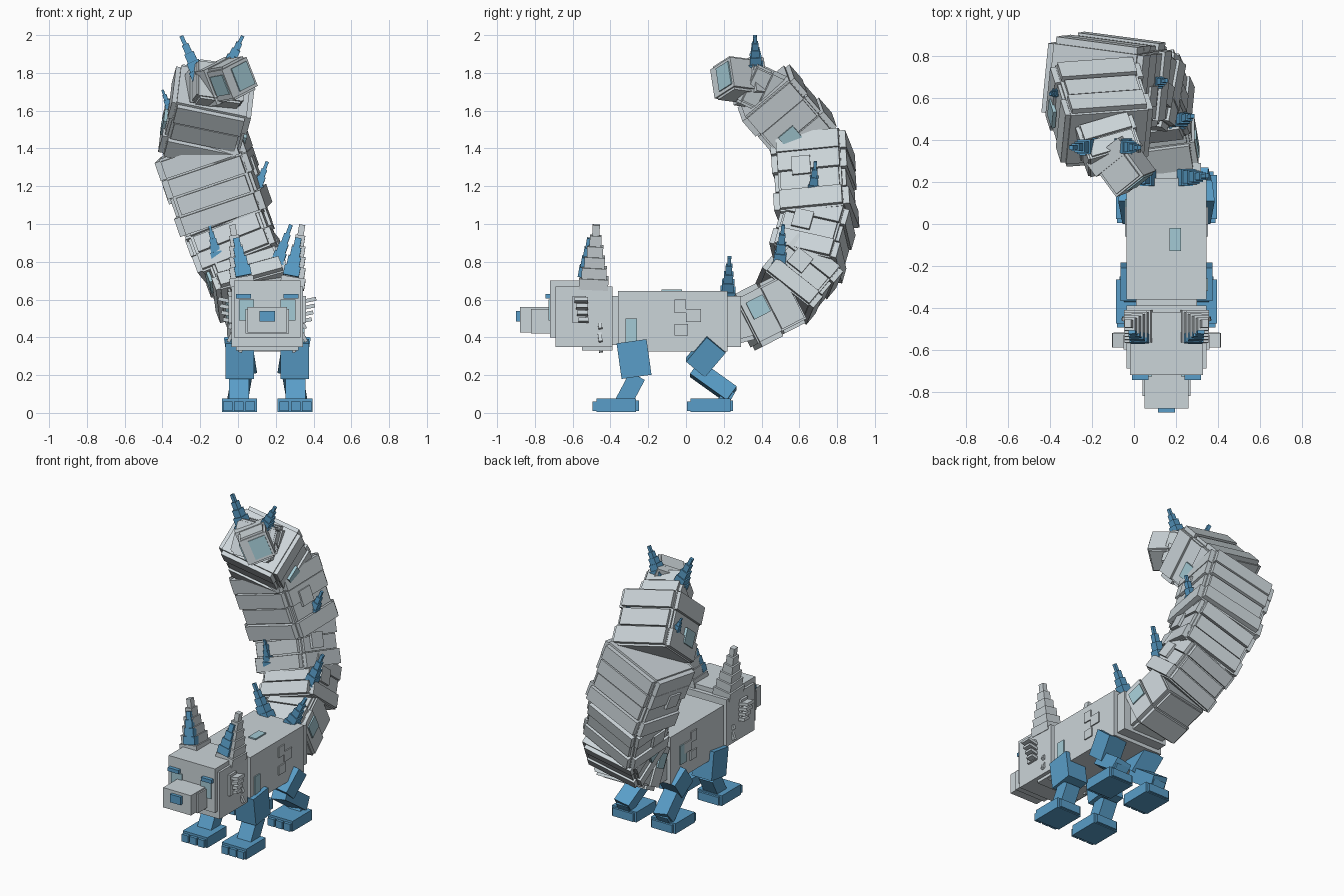
import bpy, bmesh, math
from mathutils import Vector, Matrix


def material(name, rgb):
    m = bpy.data.materials.new(name)
    m.diffuse_color = (*rgb, 1)
    return m


GREY = material("grey fur", (0.60, 0.66, 0.69))
BLUE = material("blue", (0.10, 0.34, 0.58))
PALE = material("pale blue", (0.37, 0.59, 0.66))
MID = 0.155  # symmetry plane of the body


def boxes(name, mat, items):
    """items: (matrix, size) pairs joined into one object."""
    bm = bmesh.new()
    for mtx, size in items:
        bmesh.ops.create_cube(bm, size=1, matrix=mtx @ Matrix.Diagonal((*size, 1)))
    me = bpy.data.meshes.new(name)
    bm.to_mesh(me)
    bm.free()
    me.materials.append(mat)
    ob = bpy.data.objects.new(name, me)
    bpy.context.collection.objects.link(ob)
    return ob


def at(c, rx=0, ry=0):
    return (Matrix.Translation(c) @ Matrix.Rotation(math.radians(ry), 4, 'Y')
            @ Matrix.Rotation(math.radians(rx), 4, 'X'))


def span(x0, x1, y0, y1, z0, z1):
    return (at(((x0 + x1) / 2, (y0 + y1) / 2, (z0 + z1) / 2)), (x1 - x0, y1 - y0, z1 - z0))


def frame(c, t, across=(1, 0, 0)):
    """Matrix with z along t and x as close as possible to across."""
    t = Vector(t).normalized()
    s = Vector(across)
    s = (s - t * s.dot(t)).normalized()
    u = t.cross(s)
    m = Matrix((s, u, t)).transposed().to_4x4()
    m.translation = c
    return m


def spike(name, mat, base, tip, wx, wy, steps=5, end=0.25):
    """Stack of shrinking boxes from base to tip."""
    base, tip = Vector(base), Vector(tip)
    d = tip - base
    items = []
    for i in range(steps):
        k = 1 - (1 - end) * i / (steps - 1)
        items.append((frame(base + d * ((i + 0.5) / steps), d),
                      (wx * k, wy * k, d.length / steps * 1.02)))
    boxes(name, mat, items)


# Body, head and muzzle
boxes("body", GREY, [span(-0.035, 0.345, -0.36, 0.22, 0.325, 0.645),
                     span(-0.01, 0.32, 0.2, 0.29, 0.35, 0.62),
                     span(0.01, 0.30, -0.42, -0.35, 0.36, 0.62)])
boxes("head", GREY, [span(-0.035, 0.345, -0.69, -0.39, 0.35, 0.67),
                     span(-0.02, 0.33, -0.72, -0.42, 0.40, 0.70),
                     span(-0.01, 0.32, -0.55, -0.39, 0.33, 0.40)])
boxes("muzzle", GREY, [span(0.05, 0.26, -0.88, -0.70, 0.425, 0.56),
                       span(0.04, 0.27, -0.82, -0.70, 0.42, 0.55)])
boxes("nose", BLUE, [span(0.115, 0.195, -0.90, -0.87, 0.485, 0.54)])

# Shallow patches on the body
boxes("grey_patches", GREY, [span(x, x + 0.01, *r) for x in (-0.043, 0.343) for r in (
    (-0.06, 0.0, 0.53, 0.6), (-0.06, 0.01, 0.41, 0.47), (0.0, 0.08, 0.48, 0.55))])
boxes("pale_patches", PALE, [span(0.17, 0.225, -0.13, -0.02, 0.645, 0.654),
                             span(0.345, 0.353, -0.32, -0.26, 0.35, 0.5),
                             span(-0.043, -0.035, 0.05, 0.12, 0.42, 0.55)])

# Paired parts
for side, tag in ((-1, "left"), (1, "right")):
    def X(d):
        return MID + side * d

    def pair(d0, d1, *r):
        a, b = sorted((X(d0), X(d1)))
        return span(a, b, *r)

    # Face details
    boxes(tag + "_eye", PALE, [pair(0.07, 0.15, -0.728, -0.72, 0.49, 0.60)])
    boxes(tag + "_brow", BLUE, [pair(0.085, 0.165, -0.745, -0.715, 0.605, 0.63)])
    # Small tufts under the cheek
    boxes(tag + "_tufts", GREY, [(at((X(0.135), -0.455, 0.355), 8, -side * 15), (0.02, 0.02, 0.07)),
                                 (at((X(0.195), -0.455, 0.40), 8, -side * 25), (0.018, 0.02, 0.05)),
                                 (at((X(0.195), -0.455, 0.46), 8, -side * 25), (0.018, 0.02, 0.03))])
    # Cheek fur, layered like a comb
    boxes(tag + "_cheek_fur", GREY,
          [(at((X(0.215 - 0.008 * i), -0.555 + 0.004 * i, 0.595 - 0.036 * i), 0, -side * 12),
            (0.09, 0.07 - 0.006 * i, 0.02)) for i in range(4)]
          + [pair(0.18, 0.205, -0.60, -0.53, 0.475, 0.62)])

    # Ears with a blue inner side
    spike(tag + "_ear", GREY, (X(0.13), -0.49, 0.66), (X(0.185), -0.475, 0.995), 0.13, 0.155, 6)
    spike(tag + "_inner_ear", BLUE, (X(0.125), -0.55, 0.725), (X(0.165), -0.515, 0.925), 0.085, 0.045, 4, 0.4)

    # Front leg
    boxes(tag + "_front_leg", BLUE, [(at((X(0.145), -0.275, 0.285), 8), (0.15, 0.16, 0.19)),
                                     (at((X(0.15), -0.295, 0.125), -28), (0.105, 0.09, 0.16))])
    # Back leg: knee turned inward, shin leaning outward
    boxes(tag + "_back_leg", BLUE, [(at((X(0.142), 0.105, 0.305), -40, side * 9), (0.145, 0.13, 0.17)),
                                    (at((X(0.14), 0.145, 0.165), 54, -side * 10), (0.11, 0.09, 0.24)),
                                    (at((X(0.15), 0.215, 0.09), -30), (0.09, 0.06, 0.07))])
    # Feet with toes
    for y, part in ((-0.375, "front"), (0.125, "back")):
        toes = [pair(0.15 + o - 0.025, 0.15 + o + 0.025, y - 0.12, y - 0.07, 0.01, 0.06)
                for o in (-0.06, 0, 0.06)]
        boxes(f"{tag}_{part}_foot", BLUE, toes + [
            pair(0.055, 0.24, y - 0.1, y + 0.11, 0.005, 0.075),
            pair(0.07, 0.225, y - 0.09, y + 0.125, 0.01, 0.065)])

# Tail: stiff segments of slabs: centre, direction, across, width, thickness, length, slabs
SEGMENTS = (((0.13, 0.31, 0.50), (-0.05, 0.95, 0.25), (1, 0, 0), 0.27, 0.23, 0.16, 1),
            ((0.115, 0.43, 0.54), (-0.15, 0.88, 0.45), (1, 0, 0), 0.34, 0.30, 0.28, 2),
            ((0.05, 0.60, 0.715), (-0.28, 0.62, 0.75), (1, -0.1, 0), 0.39, 0.33, 0.27, 3),
            ((-0.03, 0.67, 0.92), (-0.33, 0.26, 0.9), (1, -0.18, 0), 0.43, 0.35, 0.29, 3),
            ((-0.13, 0.68, 1.22), (-0.33, -0.06, 0.95), (1, -0.1, 0), 0.47, 0.385, 0.42, 4),
            ((-0.165, 0.535, 1.565), (0.2, -0.64, 0.74), (1, 0, -0.12), 0.42, 0.345, 0.36, 3),
            ((-0.12, 0.38, 1.72), (0.3, -0.85, 0.4), (1, 0, 0), 0.27, 0.23, 0.18, 2))
slabs, pale, grey = [], [], []
for n, (c, d, across, w, t, length, count) in enumerate(SEGMENTS):
    m = frame(c, d, across)
    step = length / count
    for i in range(count):
        k = (1.03, 0.97, 1.02)[i % 3]
        s = m @ Matrix.Translation((0, 0, (i + 0.5) * step - length / 2))
        # crossed boxes give the stepped corners
        slabs += [(s, (w * k, t * k * 0.84, step * 0.96)),
                  (s, (w * k * 0.85, t * k * 1.02, step * 0.9))]
    # inner core hides the gaps between slabs
    slabs.append((m, (w * 0.9, t * 0.88, length * 1.04)))
    if 0 < n < 6:
        for side in (-1, 1):
            p = m @ Matrix.Translation((side * w * 0.515, -0.04, -0.06 if n in (1, 5) else 0.02))
            is_pale = n in (1, 5) or (n == 2 and side < 0)
            (pale if is_pale else grey).append((p, (0.018, 0.10, 0.10)))
boxes("tail", GREY, slabs)
boxes("tail_pale_patches", PALE, pale)
boxes("tail_grey_patches", GREY, grey)

# Tail tip
tip = frame((-0.04, 0.26, 1.765), (0.55, -0.75, 0.1), (0.7, 0.5, 0.35))
boxes("tail_tip", GREY, [(tip, (0.18, 0.165, 0.17)), (tip, (0.15, 0.19, 0.15)),
                         (tip @ Matrix.Translation((0, 0, -0.09)), (0.21, 0.20, 0.08))])
boxes("tail_tip_patches", PALE,
      [(tip @ Matrix.Translation((-0.093, 0, 0.02)), (0.009, 0.11, 0.11)),
       (tip @ Matrix.Translation((0.02, 0, 0.088)), (0.11, 0.13, 0.009))])

# Blue spikes along the back and tail
for i, (b, e, w) in enumerate((((-0.20, 0.37, 1.77), (-0.30, 0.365, 1.995), 0.085),
                               ((-0.06, 0.37, 1.82), (0.025, 0.365, 1.995), 0.075),
                               ((-0.35, 0.63, 1.58), (-0.40, 0.62, 1.71), 0.05),
                               ((-0.02, 0.61, 1.60), (0.01, 0.62, 1.71), 0.05),
                               ((0.08, 0.67, 1.13), (0.155, 0.685, 1.33), 0.07),
                               ((0.19, 0.49, 0.75), (0.28, 0.515, 0.995), 0.08),
                               ((-0.11, 0.505, 0.82), (-0.15, 0.50, 0.99), 0.06),
                               ((0.24, 0.22, 0.61), (0.35, 0.23, 0.825), 0.08),
                               ((0.07, 0.22, 0.61), (-0.04, 0.23, 0.825), 0.08))):
    spike(f"back_spike_{i + 1}", BLUE, b, e, w, w)
